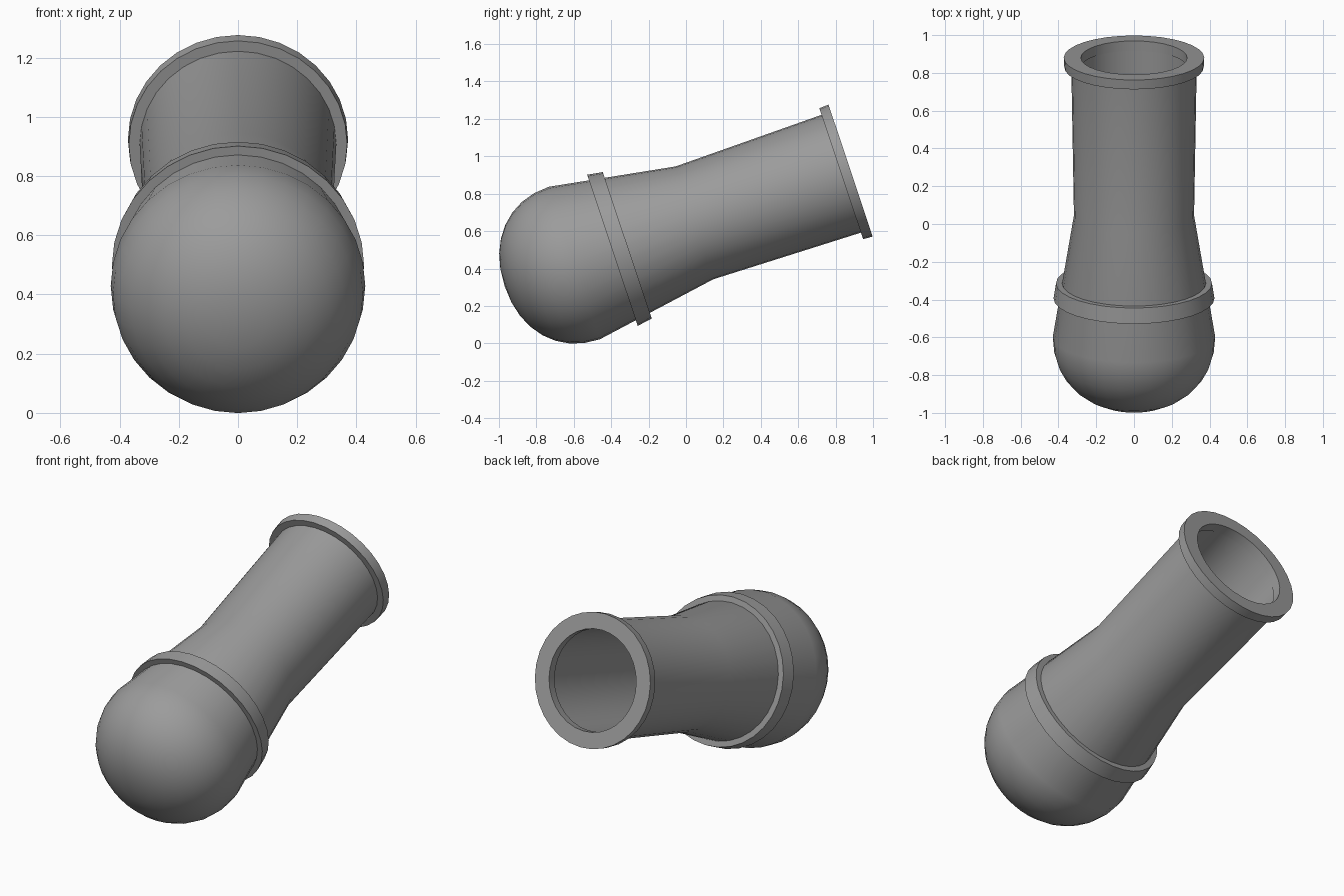
import bpy, bmesh
from math import sin, cos, pi, radians
from mathutils import Vector

if "Cube" in bpy.data.objects:
    bpy.data.objects.remove(bpy.data.objects["Cube"])

SIDES = 32
TILT = radians(18.5)
MUZZLE = Vector((0, 0.88, 0.9235))            # centre of the muzzle face
AXIS = Vector((0, cos(TILT), sin(TILT)))
UP = Vector((0, -sin(TILT), cos(TILT)))
SIDE = Vector((1, 0, 0))

iron = bpy.data.materials.new("dark_iron")
iron.diffuse_color = (0.33, 0.33, 0.33, 1)
iron.use_nodes = True
iron.node_tree.nodes["Principled BSDF"].inputs["Base Color"].default_value = iron.diffuse_color


def lathe(name, profile, closed=False):
    """Revolve (distance from muzzle, radius) points about the tilted axis."""
    bm = bmesh.new()
    rings = []
    for s, r in profile:
        c = MUZZLE + AXIS * s
        if r == 0:
            rings.append([bm.verts.new(c)] * SIDES)
        else:
            rings.append([bm.verts.new(c + SIDE * r * cos(2 * pi * i / SIDES)
                                       + UP * r * sin(2 * pi * i / SIDES))
                          for i in range(SIDES)])
    pairs = list(zip(rings, rings[1:]))
    if closed:
        pairs.append((rings[-1], rings[0]))
    for a, b in pairs:
        for i in range(SIDES):
            j = (i + 1) % SIDES
            bm.faces.new(dict.fromkeys((a[i], a[j], b[j], b[i])))
    bmesh.ops.recalc_face_normals(bm, faces=bm.faces)
    me = bpy.data.meshes.new(name)
    bm.to_mesh(me)
    bm.free()
    me.materials.append(iron)
    ob = bpy.data.objects.new(name, me)
    bpy.context.collection.objects.link(ob)
    bpy.ops.object.select_all(action='DESELECT')
    bpy.context.view_layer.objects.active = ob
    ob.select_set(True)
    bpy.ops.object.shade_smooth_by_angle(angle=radians(30))
    return ob


# Barrel: rounded breech, tapering chamber, slightly flared tube, lip and bore
EQ, R, DEPTH, N = -1.558, 0.43, 0.392, 8
breech = [(EQ - DEPTH, 0)]
for k in range(1, N + 1):
    t = pi / 2 * k / N
    breech.append((EQ - DEPTH * max(cos(t), 0) ** 0.93, R * sin(t) ** 0.93))
breech[-1] = (EQ, R)
tube = [(-0.88, 0.318), (-0.053, 0.332),
        (-0.053, 0.369), (0, 0.372),           # muzzle lip
        (0, 0.281), (-0.055, 0.281),           # mouth
        (-0.055, 0.286), (-0.9, 0.275), (-0.9, 0)]
lathe("barrel", breech + tube)

# Reinforcing band around the chamber
lathe("chamber_band", [(-1.343, 0.385), (-1.343, 0.426),
                       (-1.259, 0.413), (-1.259, 0.37)], closed=True)
